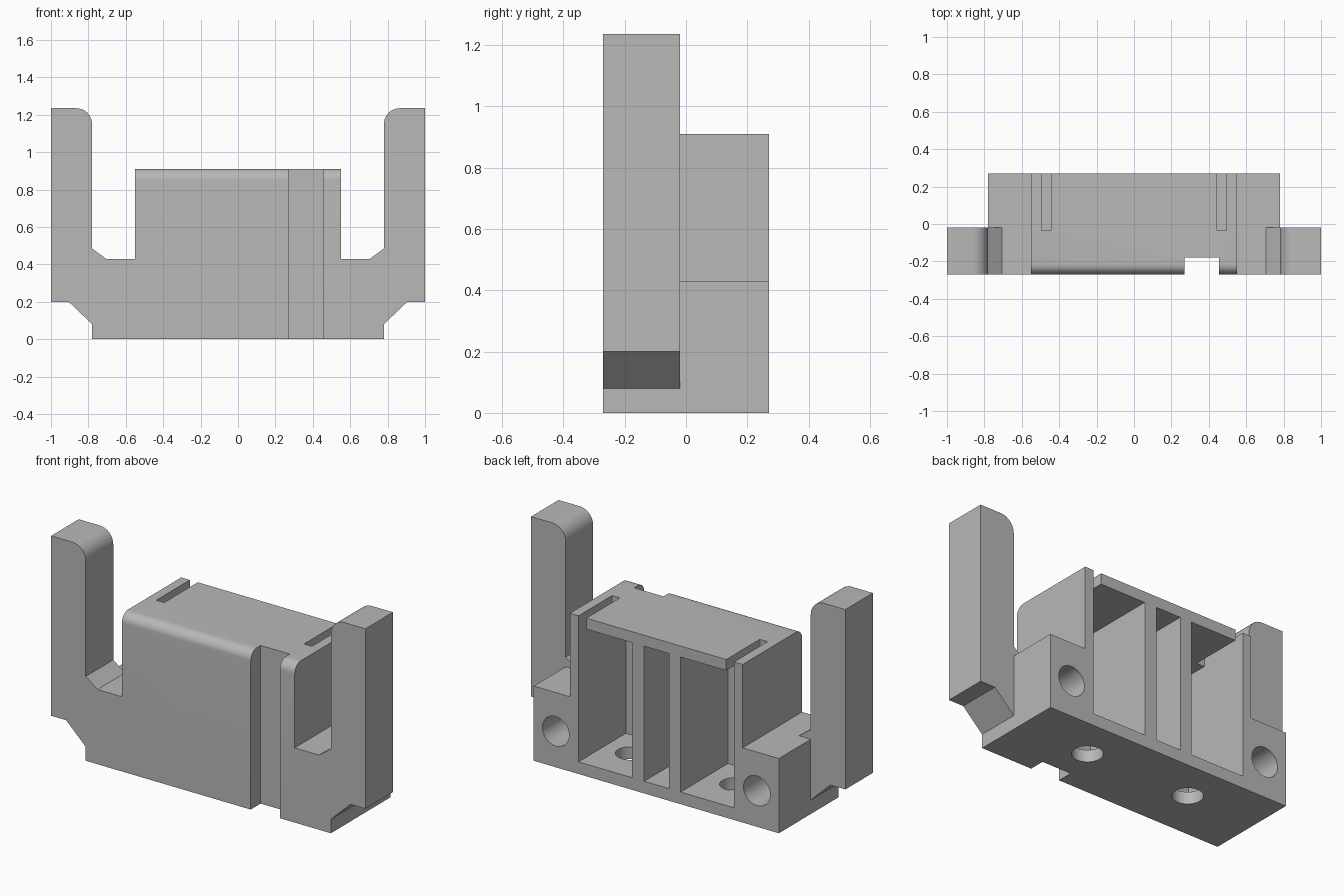
import bpy, bmesh, math
from mathutils import Matrix

if "Cube" in bpy.data.objects:
    bpy.data.objects.remove(bpy.data.objects["Cube"])

grey = bpy.data.materials.new("plain grey")
grey.diffuse_color = (0.48, 0.48, 0.48, 1)
grey.use_nodes = True
grey.node_tree.nodes["Principled BSDF"].inputs["Base Color"].default_value = grey.diffuse_color


def add_object(name, bm):
    bmesh.ops.recalc_face_normals(bm, faces=bm.faces)
    mesh = bpy.data.meshes.new(name)
    bm.to_mesh(mesh)
    bm.free()
    mesh.materials.append(grey)
    obj = bpy.data.objects.new(name, mesh)
    bpy.context.collection.objects.link(obj)
    return obj


def extrude_profile(half, y0, y1):
    """Mirror a right-hand (x, z) outline and extrude it along y."""
    outline = half + [(-x, z) for x, z in reversed(half)]
    bm = bmesh.new()
    face = bm.faces.new([bm.verts.new((x, y0, z)) for x, z in outline])
    ext = bmesh.ops.extrude_face_region(bm, geom=[face])
    verts = [g for g in ext["geom"] if isinstance(g, bmesh.types.BMVert)]
    bmesh.ops.translate(bm, verts=verts, vec=(0, y1 - y0, 0))
    return bm


def box(name, x0, x1, y0, y1, z0, z1):
    bm = bmesh.new()
    bmesh.ops.create_cube(bm, size=1)
    bmesh.ops.scale(bm, vec=(x1 - x0, y1 - y0, z1 - z0), verts=bm.verts)
    bmesh.ops.translate(bm, vec=((x0 + x1) / 2, (y0 + y1) / 2, (z0 + z1) / 2), verts=bm.verts)
    return add_object(name, bm)


def cylinder(name, loc, radius, depth, rot_x=0):
    bm = bmesh.new()
    mat = Matrix.Translation(loc) @ Matrix.Rotation(rot_x, 4, 'X')
    bmesh.ops.create_cone(bm, cap_ends=True, segments=40, radius1=radius,
                          radius2=radius, depth=depth, matrix=mat)
    return add_object(name, bm)


# Front plate with centre block and two upright arms
R = 0.085
corner = [(0.78 + R - R * math.sin(a), 1.235 - R + R * math.cos(a))
          for a in [i * math.pi / 16 for i in range(9)]]
plate_half = [(0.78, 0), (0.78, 0.08), (0.905, 0.2), (1, 0.2), (1, 1.235)] + corner + [
    (0.78, 0.485), (0.705, 0.43), (0.55, 0.43), (0.55, 0.91)]
bm = extrude_profile(plate_half, -0.27, -0.02)
# Rounded top front edge of the centre block
edge = [e for e in bm.edges if all(abs(v.co.z - 0.91) < 1e-4 and v.co.y < -0.2 for v in e.verts)]
bmesh.ops.bevel(bm, geom=edge, offset=0.055, segments=8, profile=0.5, affect='EDGES')
bracket = add_object("bracket_body", bm)

# Rear housing
rear = add_object("rear_housing", extrude_profile(
    [(0.78, 0), (0.78, 0.43), (0.55, 0.43), (0.55, 0.91)], -0.02, 0.27))

# Cutters: cable groove, rear pockets, lid slits, screw holes and floor holes
cutters = [box("groove_cutter", 0.27, 0.455, -0.4, -0.18, -0.1, 1.1),
           box("middle_pocket_cutter", -0.08, 0.077, -0.16, 0.4, 0.07, 0.847)]
for s in (-1, 1):
    xa, xb = sorted((s * 0.155, s * 0.495))
    cutters.append(box("side_pocket_cutter", xa, xb, -0.16, 0.4, 0.07, 0.847))
    xa, xb = sorted((s * 0.445, s * 0.495))
    cutters.append(box("slit_cutter", xa, xb, -0.035, 0.4, 0.8, 1.1))
    cutters.append(cylinder("screw_hole_cutter", (s * 0.64, 0.2, 0.207), 0.085, 0.5, math.pi / 2))
    cutters.append(cylinder("floor_hole_cutter", (s * 0.332, 0.028, 0.03), 0.081, 0.2))

for op, objs in (('UNION', [rear]), ('DIFFERENCE', cutters)):
    for o in objs:
        o.hide_render = True
        m = bracket.modifiers.new(o.name, 'BOOLEAN')
        m.operation, m.object, m.solver = op, o, 'EXACT'

# Bake the booleans and remove the helpers
bpy.context.view_layer.update()
baked = bpy.data.meshes.new_from_object(bracket.evaluated_get(bpy.context.evaluated_depsgraph_get()))
bracket.modifiers.clear()
bracket.data = baked
for o in [rear] + cutters:
    bpy.data.objects.remove(o)

bpy.ops.object.select_all(action='DESELECT')
bracket.select_set(True)
bpy.context.view_layer.objects.active = bracket
bpy.ops.object.shade_smooth_by_angle(angle=math.radians(30))
